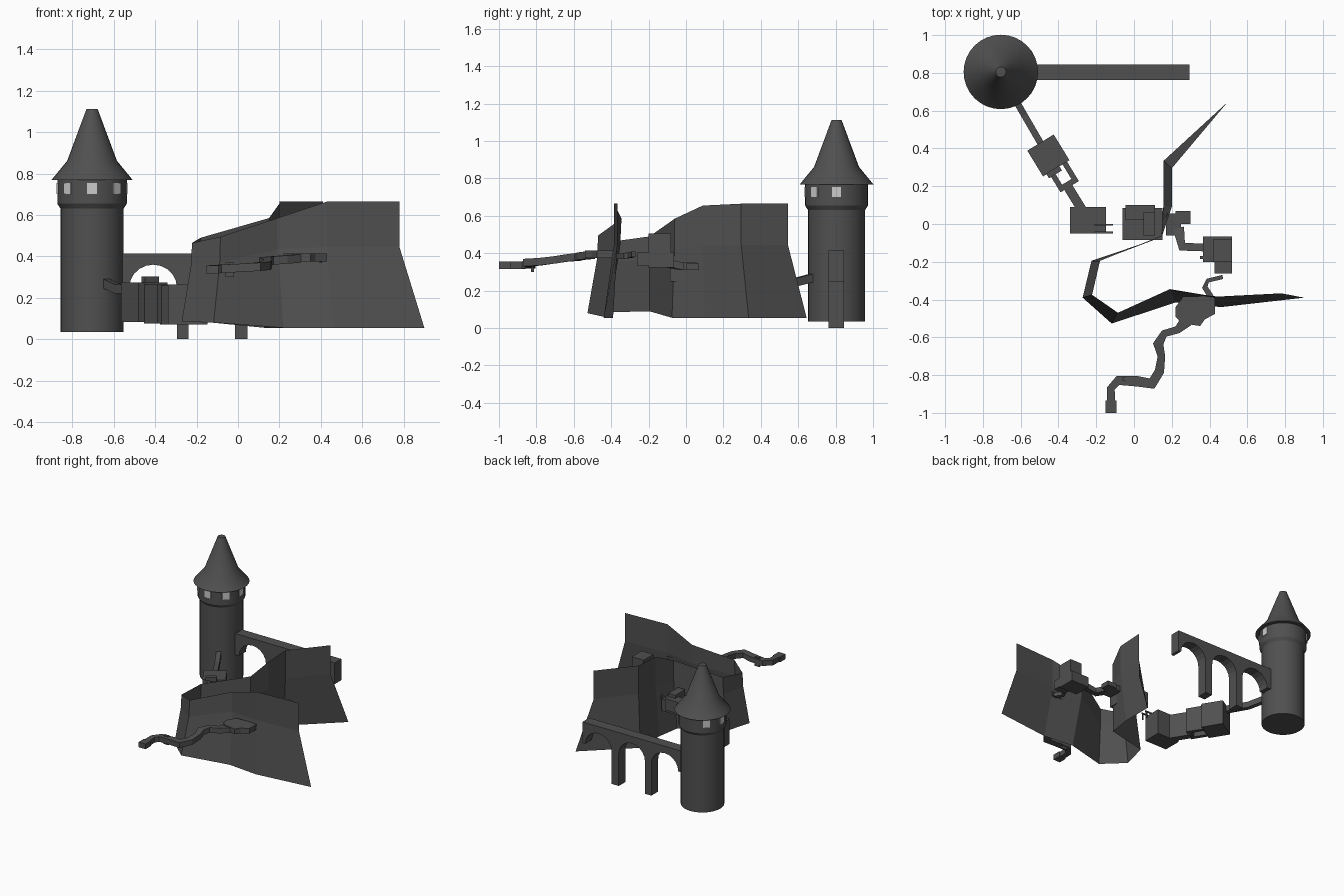
import bpy, bmesh, math
from mathutils import Vector

if "Cube" in bpy.data.objects:
    bpy.data.objects.remove(bpy.data.objects["Cube"])

def material(name, v):
    m = bpy.data.materials.new(name)
    m.diffuse_color = (v, v, v, 1)
    m.use_nodes = True
    m.node_tree.nodes["Principled BSDF"].inputs["Base Color"].default_value = m.diffuse_color
    return m

STONE, LIGHT = material("dark_stone", 0.08), material("pale_window", 0.6)

def mesh_object(name, verts, faces, mat=STONE, smooth=False, fix=True):
    bm = bmesh.new()
    vs = [bm.verts.new(v) for v in verts]
    for f in faces:
        bm.faces.new([vs[i] for i in f])
    if fix:
        bmesh.ops.recalc_face_normals(bm, faces=bm.faces)
    me = bpy.data.meshes.new(name)
    bm.to_mesh(me)
    bm.free()
    ob = bpy.data.objects.new(name, me)
    bpy.context.collection.objects.link(ob)
    me.materials.append(mat)
    if smooth:
        bpy.ops.object.select_all(action='DESELECT')
        ob.select_set(True)
        bpy.context.view_layer.objects.active = ob
        bpy.ops.object.shade_smooth_by_angle(angle=math.radians(30))
    return ob

def revolve(name, profile, cx, cy, n=32):
    verts = [(cx + r * math.cos(2 * math.pi * i / n), cy + r * math.sin(2 * math.pi * i / n), z)
             for r, z in profile for i in range(n)]
    faces = [(k * n + i, k * n + (i + 1) % n, (k + 1) * n + (i + 1) % n, (k + 1) * n + i)
             for k in range(len(profile) - 1) for i in range(n)]
    faces += [tuple(range(n)), tuple(range(len(verts) - n, len(verts)))]
    return mesh_object(name, verts, faces, smooth=True)

def box(name, centre, size, angle=0, mat=STONE):
    c, s = math.cos(angle), math.sin(angle)
    verts = []
    for dz in (-.5, .5):
        for dx, dy in ((-.5, -.5), (.5, -.5), (.5, .5), (-.5, .5)):
            a, b = dx * size[0], dy * size[1]
            verts.append((centre[0] + a * c - b * s, centre[1] + a * s + b * c, centre[2] + dz * size[2]))
    faces = [(0, 1, 2, 3), (4, 5, 6, 7)] + [(i, (i + 1) % 4, (i + 1) % 4 + 4, i + 4) for i in range(4)]
    return mesh_object(name, verts, faces, mat)

def span(name, x, y, z):
    return box(name, [(a[0] + a[1]) / 2 for a in (x, y, z)], [a[1] - a[0] for a in (x, y, z)])

def ribbon(name, pts, thick):
    """Path slab; every point is x, y, top z, width."""
    verts, n = [], len(pts)
    for i, (x, y, z, w) in enumerate(pts):
        p, q = pts[max(i - 1, 0)], pts[min(i + 1, n - 1)]
        d = Vector((q[0] - p[0], q[1] - p[1])).normalized() * (w / 2)
        for s, t in ((1, 0), (-1, 0), (-1, thick), (1, thick)):
            verts.append((x - d.y * s, y + d.x * s, z - t))
    faces = [(4 * k + i, 4 * k + (i + 1) % 4, 4 * k + 4 + (i + 1) % 4, 4 * k + 4 + i)
             for k in range(n - 1) for i in range(4)]
    faces += [(0, 1, 2, 3), tuple(range(4 * n - 4, 4 * n))]
    return mesh_object(name, verts, faces)

# Round tower with overhanging gallery and flared roof
TX, TY = -.705, .805
revolve("tower_shaft", [(.153, .035), (.153, .64)], TX, TY)
revolve("tower_gallery", [(.153, .632), (.168, .655), (.168, .77)], TX, TY)
revolve("tower_roof", [(.197, .768), (.12, .862), (.027, 1.112)], TX, TY)
for k in (0, 3, 4, 5, 6, 7):
    a = k * math.pi / 4
    box("tower_window", (TX + .164 * math.cos(a), TY + .164 * math.sin(a), .728), (.015, .05, .055), a, LIGHT)

# Arched viaduct: side profile extruded across its width
prof = [(-.57, .414), (-.57, .25)]
for x0, x1, leg in ((-.525, -.295, .0), (-.24, -.015, .0), (.045, .272, .25)):
    c, r = (x0 + x1) / 2, (x1 - x0) / 2
    prof += [(c - r * math.cos(math.pi * i / 10), .25 + .11 * math.sin(math.pi * i / 10)) for i in range(11)]
    if leg == 0:
        prof += [(x1, 0), (x1 + (.055 if x1 < -.2 else .06), 0)]
prof += [(.295, .25), (.295, .414)]
n = len(prof)
mesh_object("viaduct", [(x, y, z) for y in (.763, .845) for x, z in prof],
            [tuple(range(n)), tuple(range(n, 2 * n))] + [(i, (i + 1) % n, (i + 1) % n + n, i + n) for i in range(n)])

# Cliff sheet: bottom x, y, z, then mid height, then top x, y, z
cols = [(.495, .645, .055, .445, .41, .545, .665),
        (.157, .335, .055, .445, .2, .295, .665),
        (.157, .10, .055, .445, .2, .09, .655),
        (.13, -.075, .055, .42, .15, -.06, .585),
        (-.225, -.195, .09, .36, -.18, -.195, .49),
        (-.272, -.39, .085, .36, -.222, -.375, .465),
        (-.118, -.527, .08, .37, -.085, -.47, .495),
        (.22, -.415, .055, .435, .19, -.345, .585),
        (.46, -.44, .055, .445, .43, -.385, .665),
        (.9, -.39, .055, .445, .78, -.367, .665)]
verts = []
for bx, by, bz, mz, tx, ty, tz in cols:
    t = .9 if tz < .6 else 1
    verts += [(bx, by, bz), (bx + (tx - bx) * t, by + (ty - by) * t, mz), (tx, ty, tz)]
mesh_object("cliff_wall", verts, [(3 * i + j, 3 * i + 3 + j, 3 * i + 4 + j, 3 * i + 1 + j)
                                  for i in range(len(cols) - 1) for j in (0, 1)])

# Stepped blocks leading down from the tower, turned along the path
ang = math.atan2(-.85, .52)
U, V = Vector((.52, -.85, 0)).normalized(), Vector((.85, .52, 0)).normalized()
S = Vector((-.495, .431, 0))
ribbon("tower_walkway", [(-.635, .67, .29, .035), (-.58, .575, .265, .035), (-.49, .42, .265, .035)], .045)
box("rotated_block", S + U * .08 + Vector((0, 0, .178)), (.16, .164, .19), ang)
for side in (-1, 1):
    box("frame_side", S + U * .215 + V * (.043 * side + .01) + Vector((0, 0, .17)), (.12, .028, .19), ang)
box("frame_end", S + U * .265 + V * .01 + Vector((0, 0, .17)), (.03, .114, .19), ang)
box("frame_rail", S + U * .17 - V * .02 + Vector((0, 0, .288)), (.03, .08, .03), ang)
ribbon("lower_walkway", [(-.355, .205, .26, .05), (-.275, .075, .26, .05)], .19)
span("cliff_foot_block", (-.338, -.147), (-.05, .09), (.07, .265))
for y in (-.005, -.045):
    span("plank_rail", (-.21, -.11), (y - .004, y + .004), (.275, .285))
    for x in (-.205, -.12):
        span("rail_post", (x - .004, x + .004), (y - .004, y + .004), (.23, .28))

# Ledges on both sides of the inner cliff
span("west_ledge", (-.06, .15), (-.085, .085), (.25, .34))
span("west_ledge_step", (-.045, .11), (.02, .1), (.27, .36))
span("west_hut", (.05, .11), (-.06, .06), (.34, .385))
span("east_ledge", (.17, .25), (-.06, .055), (.31, .35))
span("east_ledge_step", (.22, .3), (0, .07), (.31, .345))
ribbon("inner_walkway", [(.235, -.02, .35, .06), (.255, -.12, .37, .05), (.38, -.125, .39, .04)], .04)

# Lookout block inside the valley with its raised back
span("lookout_base", (.365, .52), (-.2, -.065), (.325, .405))
span("lookout_wing", (.425, .52), (-.262, -.2), (.335, .405))
span("lookout_upper", (.42, .52), (-.2, -.08), (.405, .505))
span("lookout_sill", (.35, .42), (-.185, -.17), (.39, .41))
ribbon("lookout_steps", [(.47, -.28, .41, .022), (.39, -.3, .405, .022), (.375, -.335, .4, .03), (.41, -.39, .4, .03)], .03)

# Winding trail on the outer face of the cliff
plat = [(.22, -.44), (.26, -.385), (.43, -.38), (.43, -.475), (.375, -.505), (.35, -.54), (.25, -.525), (.22, -.49)]
m = len(plat)
mesh_object("trail_platform", [(x, y, z) for z in (.375, .415) for x, y in plat],
            [tuple(range(m)), tuple(range(m, 2 * m))] + [(i, (i + 1) % m, (i + 1) % m + m, i + m) for i in range(m)])
ribbon("winding_trail", [(.28, -.51, .41, .07), (.23, -.56, .405, .04), (.16, -.58, .4, .04), (.128, -.635, .395, .055),
                         (.145, -.7, .385, .04), (.135, -.78, .375, .05), (.095, -.845, .37, .06), (.02, -.833, .365, .055),
                         (-.085, -.828, .36, .05), (-.122, -.87, .357, .042), (-.122, -.94, .355, .042)], .04)
span("trail_end_pad", (-.152, -.093), (-1, -.935), (.315, .355))
span("trail_marker", (-.06, -.02), (-.828, -.812), (.3, .37))
